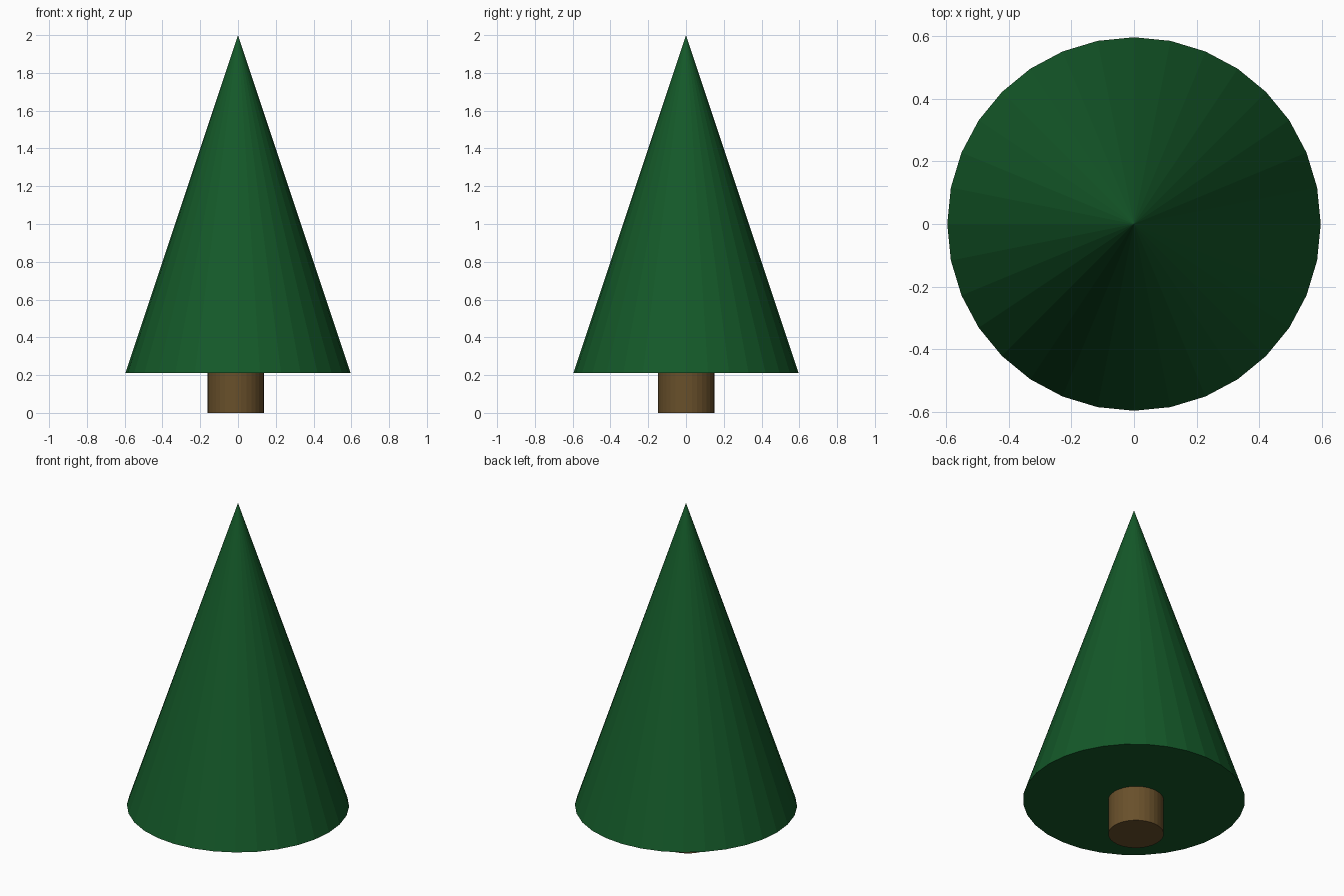
import bpy

if "Cube" in bpy.data.objects:
    bpy.data.objects.remove(bpy.data.objects["Cube"])


def tapered(name, r_bottom, r_top, z0, z1, x, y, color):
    """Flat-shaded 32-sided cone or cylinder standing between z0 and z1."""
    bpy.ops.mesh.primitive_cone_add(vertices=32, radius1=r_bottom, radius2=r_top,
                                    depth=z1 - z0, location=(x, y, (z0 + z1) / 2))
    obj = bpy.context.object
    obj.name = name
    mat = bpy.data.materials.new(name + "_color")
    mat.diffuse_color = (*color, 1)
    mat.use_nodes = True
    mat.node_tree.nodes["Principled BSDF"].inputs["Base Color"].default_value = mat.diffuse_color
    obj.data.materials.append(mat)
    return obj


# Foliage cone
tapered("foliage", 0.596, 0.0, 0.21, 2.0, 0, 0, (0.007, 0.10, 0.022))

# Trunk, slightly off centre and reaching into the foliage
tapered("trunk", 0.149, 0.149, 0.0, 0.3, -0.012, 0.002, (0.14, 0.08, 0.024))
